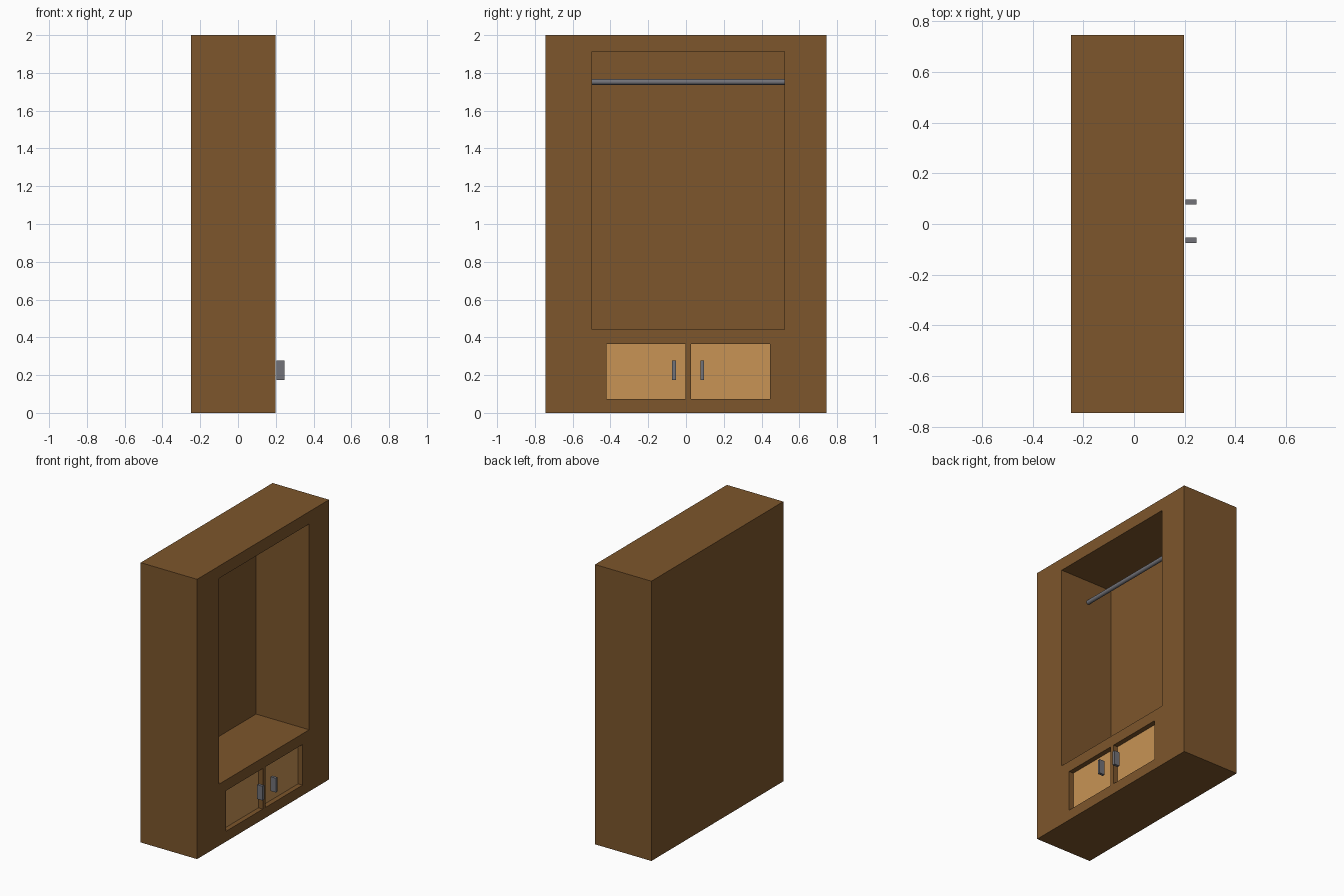
import bpy
import math

if "Cube" in bpy.data.objects:
    bpy.data.objects.remove(bpy.data.objects["Cube"])


def material(name, rgb):
    m = bpy.data.materials.new(name)
    m.diffuse_color = (*rgb, 1)
    m.use_nodes = True
    m.node_tree.nodes["Principled BSDF"].inputs["Base Color"].default_value = m.diffuse_color
    return m


wood = material("dark_wood", (0.205, 0.093, 0.025))
light_wood = material("light_wood", (0.578, 0.292, 0.089))
metal = material("metal", (0.17, 0.17, 0.19))


def box(name, x, y, z, mat):
    """Box from (min, max) ranges on each axis."""
    bpy.ops.mesh.primitive_cube_add(size=1, location=[sum(r) / 2 for r in (x, y, z)])
    ob = bpy.context.object
    ob.name = name
    ob.scale = [r[1] - r[0] for r in (x, y, z)]
    bpy.ops.object.transform_apply(location=False, rotation=False, scale=True)
    ob.data.materials.append(mat)
    return ob


def carve(target, x, y, z):
    """Cut a box-shaped recess out of the target."""
    cutter = box("recess_cutter", x, y, z, wood)
    cutter.hide_render = True
    mod = target.modifiers.new("recess", 'BOOLEAN')
    mod.operation = 'DIFFERENCE'
    mod.solver = 'EXACT'
    mod.object = cutter
    bpy.context.view_layer.objects.active = target
    bpy.ops.object.modifier_apply(modifier=mod.name)
    bpy.data.objects.remove(cutter)


FRONT = 0.198
OPEN_Y = (-0.497, 0.521)
DOOR_Z = (0.074, 0.364)

# Cabinet body with the hanging compartment
body = box("cabinet_body", (-0.248, FRONT), (-0.745, 0.745), (0, 2), wood)
carve(body, (-0.222, FRONT + 0.1), OPEN_Y, (0.441, 1.912))

# Two recessed doors, each with a bar handle
doors = (("left", (-0.421, -0.003), -0.064), ("right", (0.027, 0.446), 0.086))
for side, dy, hy in doors:
    carve(body, (FRONT - 0.06, FRONT + 0.1), dy, DOOR_Z)
    lap = 0.002
    box(side + "_door", (FRONT - 0.062, FRONT - 0.035),
        (dy[0] - lap, dy[1] + lap), (DOOR_Z[0] - lap, DOOR_Z[1] + lap), light_wood)
    box(side + "_handle", (0.204, 0.246), (hy - 0.01, hy + 0.01), (0.175, 0.277), metal)

# Hanging rail across the compartment
bpy.ops.mesh.primitive_cylinder_add(
    vertices=16, radius=0.015, depth=OPEN_Y[1] - OPEN_Y[0] + 0.004,
    location=(-0.027, sum(OPEN_Y) / 2, 1.752), rotation=(math.pi / 2, 0, 0))
rail = bpy.context.object
rail.name = "hanging_rail"
rail.data.materials.append(metal)
bpy.ops.object.shade_smooth_by_angle()
